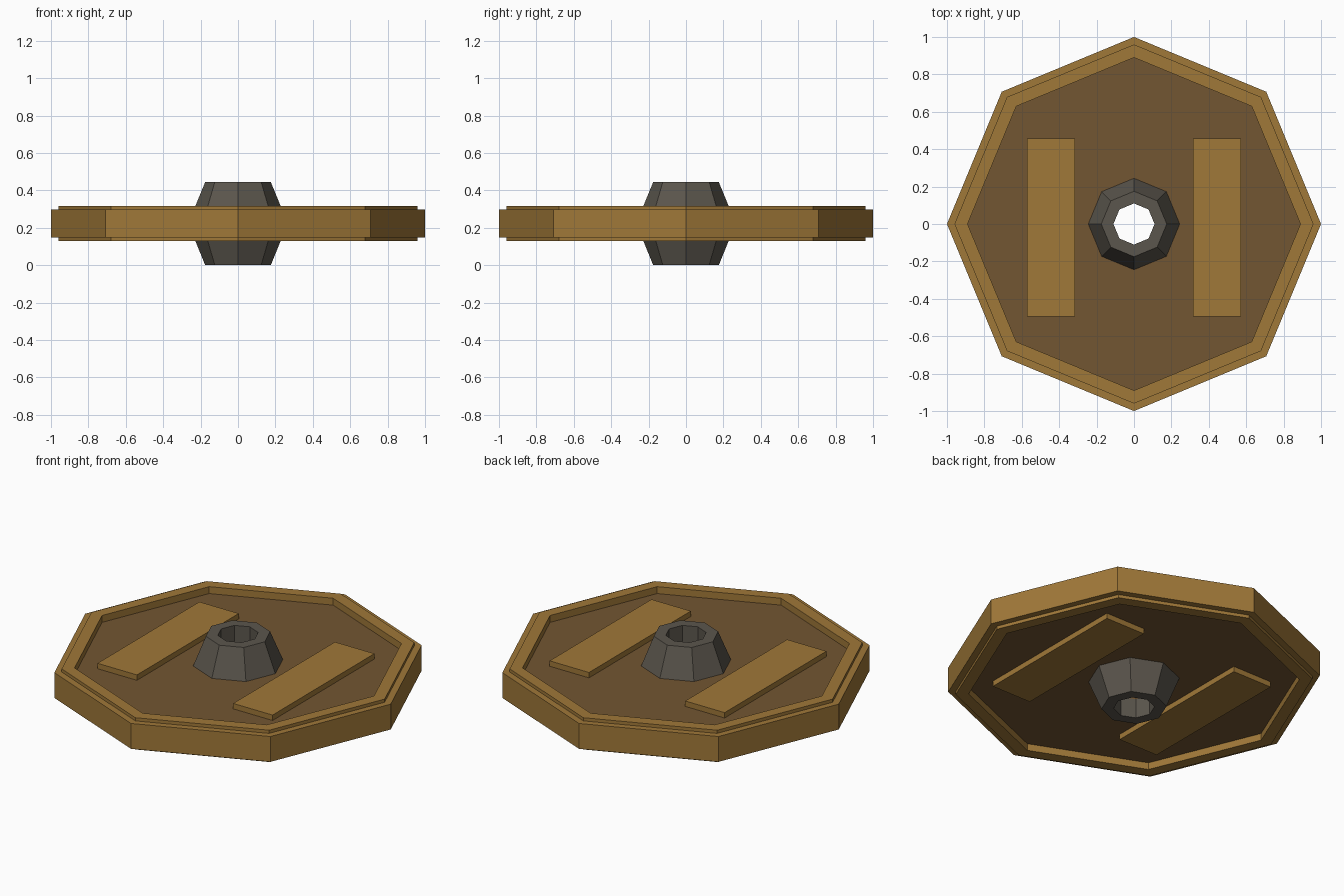
import bpy, bmesh, math

cube = bpy.data.objects.get("Cube")
if cube:
    bpy.data.objects.remove(cube, do_unlink=True)

MID = 0.223      # height of the wheel's middle plane
SIDES = 8


def material(name, rgb):
    m = bpy.data.materials.new(name)
    m.use_nodes = True
    colour = (*rgb, 1.0)
    m.diffuse_color = colour
    m.node_tree.nodes["Principled BSDF"].inputs["Base Color"].default_value = colour
    return m


light_wood = material("light_wood", (0.35, 0.188, 0.04))
dark_wood = material("dark_wood", (0.17, 0.092, 0.032))
iron = material("dark_iron", (0.105, 0.093, 0.074))


def finish(name, bm, mat):
    bmesh.ops.recalc_face_normals(bm, faces=bm.faces)
    mesh = bpy.data.meshes.new(name)
    bm.to_mesh(mesh)
    bm.free()
    mesh.materials.append(mat)
    obj = bpy.data.objects.new(name, mesh)
    bpy.context.collection.objects.link(obj)
    return obj


def ring(name, profile, mat):
    """Turn a closed (radius, height from middle) profile into an octagonal ring."""
    bm = bmesh.new()
    loops = []
    for i in range(SIDES):
        a = math.tau * i / SIDES
        loops.append([bm.verts.new((r * math.cos(a), r * math.sin(a), MID + h))
                      for r, h in profile])
    n = len(profile)
    for i in range(SIDES):
        p, q = loops[i], loops[(i + 1) % SIDES]
        for j in range(n):
            k = (j + 1) % n
            bm.faces.new((p[j], q[j], q[k], p[k]))
    return finish(name, bm, mat)


def mirrored(half):
    """Complete an upper half profile with its reflection below the middle."""
    return half + [(r, -h) for r, h in reversed(half)]


def box(name, x, y, z, mat):
    bm = bmesh.new()
    bmesh.ops.create_cube(bm, size=1)
    for v in bm.verts:
        v.co = [lo + (c + 0.5) * (hi - lo) for c, (lo, hi) in zip(v.co, (x, y, z))]
    return finish(name, bm, mat)


# Stepped outer rim
ring("rim", mirrored([(0.89, 0.094), (0.96, 0.094), (0.96, 0.075), (1.0, 0.075)]),
     light_wood)

# Recessed panel with a sleeve around the axle hole
ring("panel", mirrored([(0.11, 0.108), (0.14, 0.108), (0.14, 0.053), (0.92, 0.053)]),
     dark_wood)

# Tapered hub caps and planks on both faces
for side, s in (("upper", 1), ("lower", -1)):
    ring(side + "_hub", [(0.11, s * 0.108), (0.11, s * 0.223),
                         (0.175, s * 0.223), (0.245, s * 0.052),
                         (0.14, s * 0.052), (0.14, s * 0.108)], iron)
    for hand, t in (("left", 1), ("right", -1)):
        box(f"{side}_{hand}_plank",
            sorted((t * 0.315, t * 0.573)), (-0.495, 0.457),
            sorted((MID + s * 0.045, MID + s * 0.085)), light_wood)
